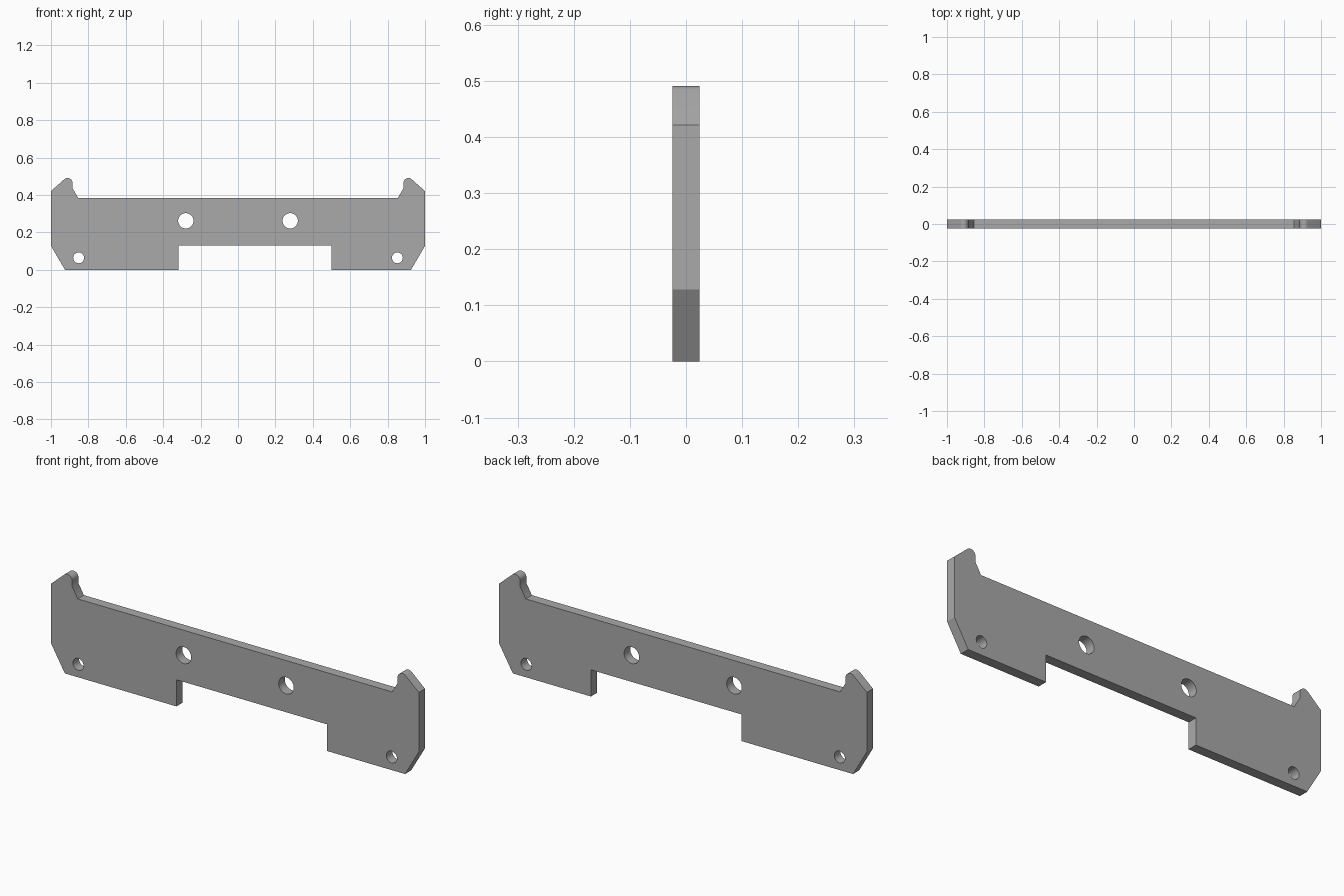
import bpy
import bmesh
from math import cos, sin, radians, tau

cube = bpy.data.objects.get("Cube")
if cube:
    bpy.data.objects.remove(cube)

THICKNESS = 0.048

# Single flat grey
grey = bpy.data.materials.new("plain grey")
grey.use_nodes = True
colour = (0.4, 0.4, 0.4, 1)
grey.diffuse_color = colour
grey.node_tree.nodes["Principled BSDF"].inputs["Base Color"].default_value = colour


def arc(cx, cz, r, start, end, steps):
    """Points along an arc, angles in degrees."""
    angles = [radians(start + (end - start) * i / steps) for i in range(steps + 1)]
    return [(cx + r * cos(a), cz + r * sin(a)) for a in angles]


def circle(cx, cz, r, sides=40):
    return [(cx + r * cos(tau * i / sides), cz + r * sin(tau * i / sides)) for i in range(sides)]


# Right end: chamfered foot, straight side and rounded hook
end = [(0.925, 0), (1, 0.128), (1, 0.421)]
end += arc(0.911, 0.465, 0.026, 50, 180, 12)
end += [(0.885, 0.437), (0.855, 0.385)]

# Mirrored left end, then the off-centre notch along the bottom
outline = end + [(-x, z) for x, z in reversed(end)]
outline += [(-0.318, 0), (-0.318, 0.131), (0.5, 0.131), (0.5, 0)]

# Bolt holes: large pair in the middle, small pair in the feet
loops = [outline]
for side in (-1, 1):
    loops.append(circle(side * 0.279, 0.262, 0.041))
    loops.append(circle(side * 0.852, 0.064, 0.029))

# Fill the profile around the holes and extrude it to a plate
bm = bmesh.new()
for loop in loops:
    verts = [bm.verts.new((x, -THICKNESS / 2, z)) for x, z in loop]
    for i, v in enumerate(verts):
        bm.edges.new((v, verts[(i + 1) % len(verts)]))
bmesh.ops.triangle_fill(bm, use_beauty=True, edges=bm.edges[:], normal=(0, -1, 0))
extruded = bmesh.ops.extrude_face_region(bm, geom=bm.faces[:], use_keep_orig=True)["geom"]
moved = [g for g in extruded if isinstance(g, bmesh.types.BMVert)]
bmesh.ops.translate(bm, verts=moved, vec=(0, THICKNESS, 0))
bmesh.ops.recalc_face_normals(bm, faces=bm.faces[:])

mesh = bpy.data.meshes.new("bracket_plate")
bm.to_mesh(mesh)
bm.free()
mesh.materials.append(grey)
plate = bpy.data.objects.new("bracket_plate", mesh)
bpy.context.collection.objects.link(plate)

# Smooth the holes and hook tips, keep the plate edges crisp
bpy.ops.object.select_all(action="DESELECT")
plate.select_set(True)
bpy.context.view_layer.objects.active = plate
bpy.ops.object.shade_smooth_by_angle(angle=radians(30))
